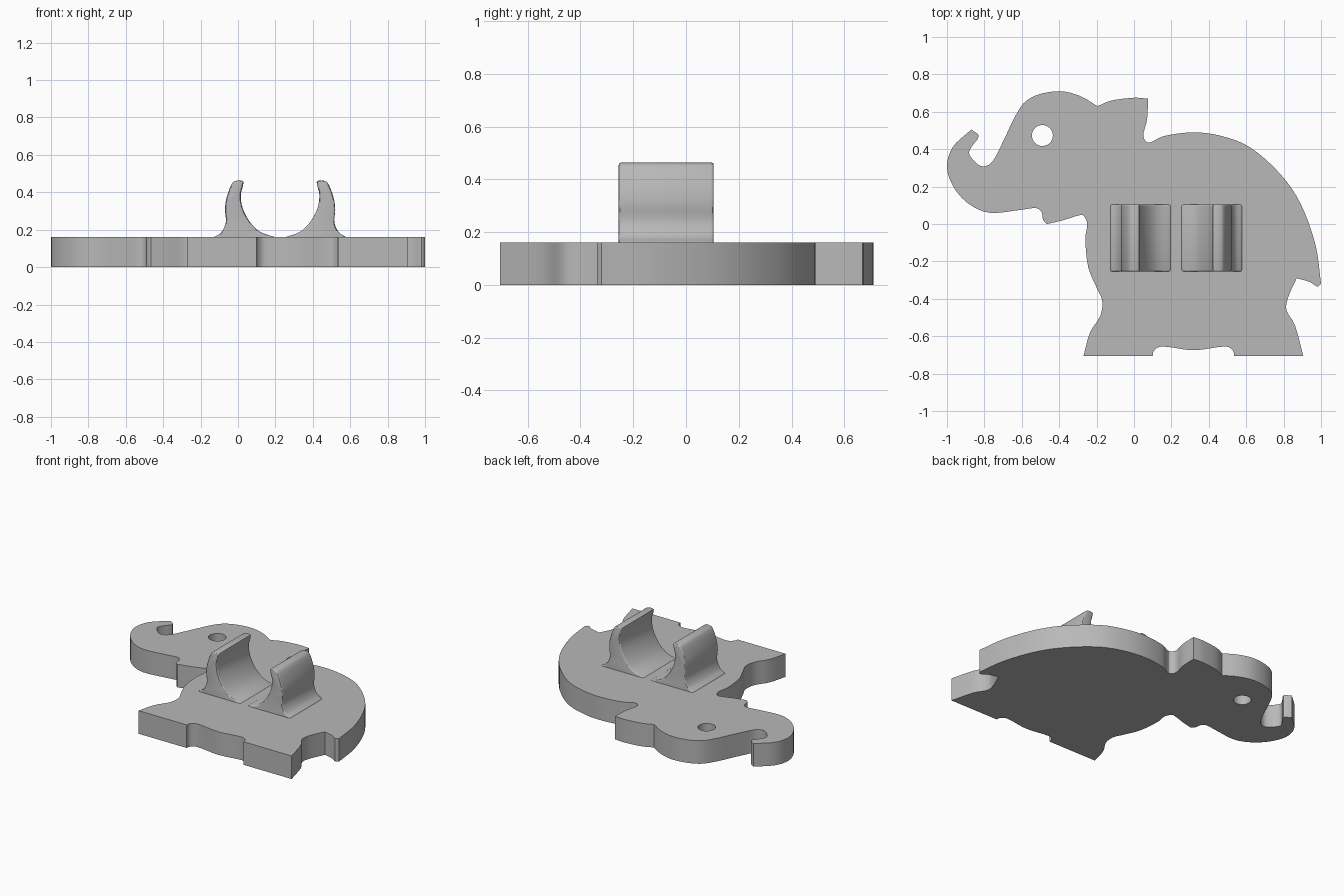
import bpy
import bmesh
from math import pi
from mathutils import Vector, Matrix

default_cube = bpy.data.objects.get("Cube")
if default_cube:
    bpy.data.objects.remove(default_cube)

# One plain material for the whole moulding
plastic = bpy.data.materials.new("light grey plastic")
plastic.use_nodes = True
grey = (0.48, 0.48, 0.48, 1)
plastic.diffuse_color = grey
plastic.node_tree.nodes["Principled BSDF"].inputs["Base Color"].default_value = grey


def smooth_stroke(points, steps=4):
    """Spline through points given in hundredths; the last point is left out."""
    pts = [Vector(p) / 100 for p in points]
    last = len(pts) - 1
    if last == 1:
        return pts[:1]
    times = [0.0]
    for a, b in zip(pts, pts[1:]):
        times.append(times[-1] + (b - a).length ** 0.5)
    tangents = []
    for i in range(last + 1):
        before, after = max(i - 1, 0), min(i + 1, last)
        tangents.append((pts[after] - pts[before]) / (times[after] - times[before]))
    result = []
    for i in range(last):
        span = times[i + 1] - times[i]
        for step in range(steps):
            u = step / steps
            ease = u * u * (3 - 2 * u)
            result.append(pts[i].lerp(pts[i + 1], ease)
                          + tangents[i] * span * u * (1 - u) ** 2
                          - tangents[i + 1] * span * u * u * (1 - u))
    return result


def outline_from(strokes):
    return [point for stroke in strokes for point in smooth_stroke(stroke)]


def make_prism(name, outline, place, push):
    """Fill an outline, placed in space by a function, and extrude it."""
    bm = bmesh.new()
    face = bm.faces.new([bm.verts.new(place(p)) for p in outline])
    extruded = bmesh.ops.extrude_face_region(bm, geom=[face])["geom"]
    moved = [item for item in extruded if isinstance(item, bmesh.types.BMVert)]
    bmesh.ops.translate(bm, verts=moved, vec=push)
    bmesh.ops.recalc_face_normals(bm, faces=bm.faces)
    mesh = bpy.data.meshes.new(name)
    bm.to_mesh(mesh)
    bm.free()
    mesh.materials.append(plastic)
    obj = bpy.data.objects.new(name, mesh)
    bpy.context.collection.objects.link(obj)
    return obj


def activate(obj):
    bpy.ops.object.select_all(action="DESELECT")
    obj.select_set(True)
    bpy.context.view_layer.objects.active = obj


def finish(obj, modifier):
    activate(obj)
    bpy.ops.object.modifier_apply(modifier=modifier.name)
    bpy.ops.object.shade_smooth_by_angle(angle=pi / 6)


# Elephant outline, clockwise, one stroke between each pair of sharp corners
ear = [(-19.5, 63), (-12, 66), (0, 67.5), (7.5, 67)]
back = [(7.5, 67), (7, 56), (5, 47), (8, 43.5), (16, 47), (32, 49), (47, 47),
        (62, 41), (78, 27), (89, 11), (97, -11), (100, -32)]
tail = [(100, -32), (98, -33.5), (94, -31), (87, -29)]
hind_leg = [(87, -29), (82.5, -39), (81.5, -46), (86, -54), (90.5, -70.5)]
hind_foot = [(90.5, -70.5), (53.5, -70.5)]
belly = [(53.5, -70.5), (53, -68), (49, -65.5), (32, -67.5), (15, -65.5),
         (10.5, -68), (10, -70.5)]
front_foot = [(10, -70.5), (-27, -70.5)]
front_leg = [(-27, -70.5), (-23.5, -58), (-18, -49), (-17, -41), (-20, -34),
             (-24.5, -23), (-26, -8), (-25, 0), (-27, 4.5), (-30, 4.5),
             (-38, 2), (-46.5, 0)]
mouth = [(-46.5, 0), (-48.5, 2), (-49.5, 6.5), (-52.5, 8.5), (-61, 7.5), (-77, 6),
         (-88, 10.5), (-96, 19), (-100, 30), (-97, 41), (-87, 50.5)]
trunk = [(-87, 50.5), (-83, 47), (-87, 41), (-88, 37), (-82, 31), (-76.5, 32.5),
         (-71.5, 41), (-61, 62), (-53, 68.5), (-40, 71), (-29, 68.5), (-19.5, 63)]

thickness = 0.16
body = make_prism(
    "elephant_plate",
    outline_from([ear, back, tail, hind_leg, hind_foot, belly,
                  front_foot, front_leg, mouth, trunk]),
    lambda p: (p.x, p.y, 0), (0, 0, thickness))

# Eye hole through the plate
eye_ring = [Matrix.Rotation(2 * pi * i / 40, 2) @ Vector((0.056, 0)) for i in range(40)]
eye_cutter = make_prism("eye_cutter", eye_ring,
                        lambda p: (p.x - 0.49, p.y + 0.473, -0.1), (0, 0, 0.4))
eye_cutter.hide_render = True
eye_hole = body.modifiers.new("eye hole", "BOOLEAN")
eye_hole.operation = "DIFFERENCE"
eye_hole.solver = "EXACT"
eye_hole.object = eye_cutter
finish(body, eye_hole)
bpy.data.objects.remove(eye_cutter)

# Pair of curved clip arms, mirrored about the middle of the cradle
arm_outer = [(-13, 16), (-9, 18.5), (-6.5, 24), (-7, 31), (-6, 37.5), (-3, 45),
             (0, 46.3), (2.8, 45.8), (2.5, 43)]
arm_inner = [(2.5, 43), (1.5, 38.5), (2.5, 31.5), (6.5, 24), (12, 18.8), (20, 16)]
arm_root = [[(20, 16), (20, 10)], [(20, 10), (-13, 10)], [(-13, 10), (-13, 16)]]
arm_outline = outline_from([arm_outer, arm_inner] + arm_root)
cradle_middle = 0.225

for name, side in (("right_clip_arm", 1), ("left_clip_arm", -1)):
    arm = make_prism(
        name, arm_outline,
        lambda p: (cradle_middle + side * (p.x - cradle_middle), -0.255, p.y),
        (0, 0.36, 0))
    rounding = arm.modifiers.new("rounded ends", "BEVEL")
    rounding.width = 0.01
    rounding.segments = 3
    rounding.limit_method = "ANGLE"
    rounding.angle_limit = pi / 3
    rounding.use_clamp_overlap = False
    finish(arm, rounding)
